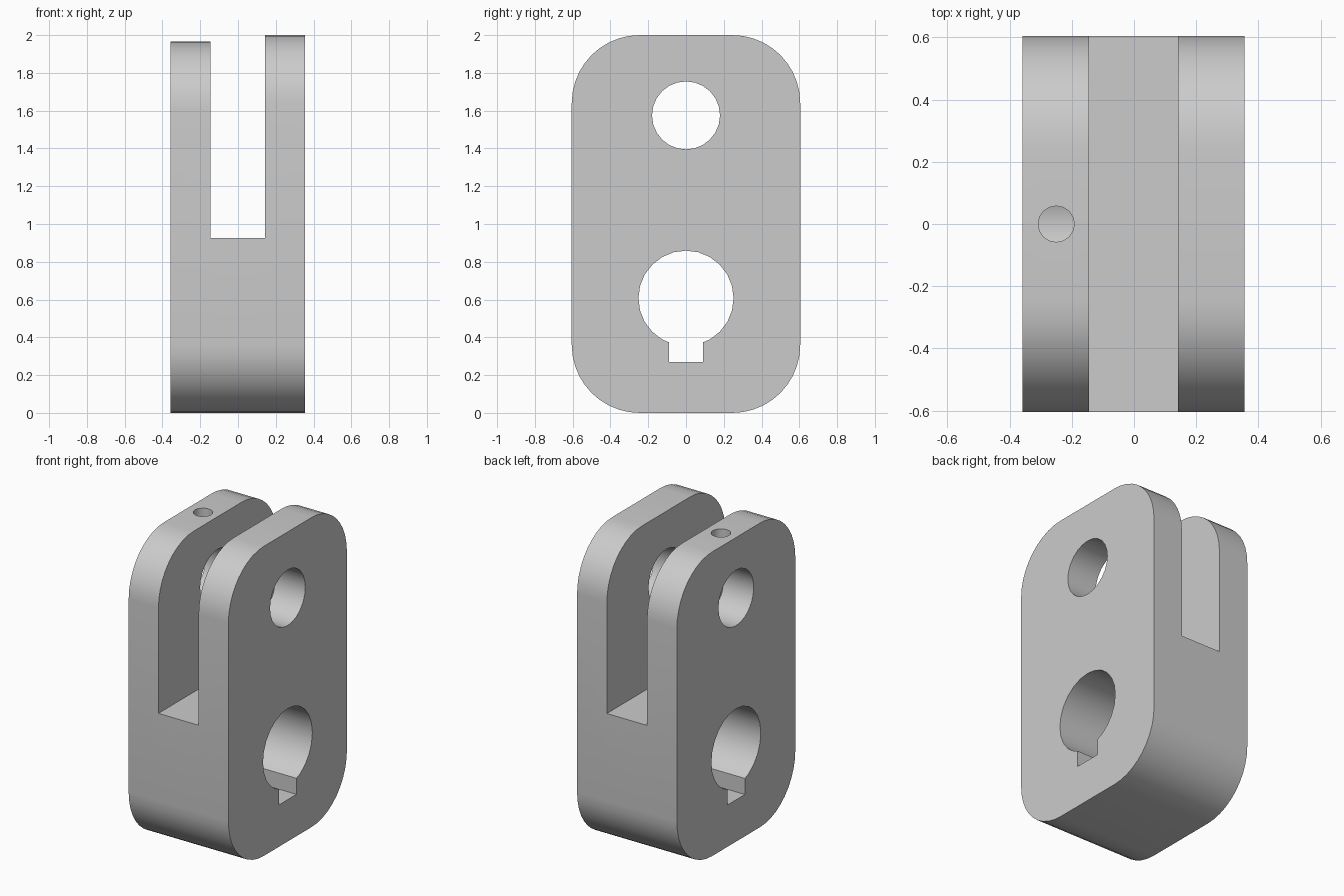
import bpy, bmesh, math
from mathutils import Matrix

old = bpy.data.objects.get("Cube")
if old:
    bpy.data.objects.remove(old, do_unlink=True)

steel = bpy.data.materials.new("plain grey")
steel.use_nodes = True
grey = (0.6, 0.6, 0.6, 1)
steel.diffuse_color = grey
steel.node_tree.nodes["Principled BSDF"].inputs["Base Color"].default_value = grey


def finish(bm, name):
    bmesh.ops.recalc_face_normals(bm, faces=bm.faces)
    mesh = bpy.data.meshes.new(name)
    bm.to_mesh(mesh)
    bm.free()
    mesh.materials.append(steel)
    obj = bpy.data.objects.new(name, mesh)
    bpy.context.collection.objects.link(obj)
    return obj


def box(name, x, y, z):
    bm = bmesh.new()
    bmesh.ops.create_cube(bm, size=1)
    for v in bm.verts:
        v.co = [r[0] if c < 0 else r[1] for c, r in zip(v.co, (x, y, z))]
    return finish(bm, name)


def rod(name, centre, radius, length, along_x, sides=24):
    bm = bmesh.new()
    turn = Matrix.Rotation(math.pi / 2, 4, "Y") if along_x else Matrix()
    bmesh.ops.create_cone(bm, cap_ends=True, segments=sides, radius1=radius,
                          radius2=radius, depth=length,
                          matrix=Matrix.Translation(centre) @ turn)
    return finish(bm, name)


def rounded_ring(bm, x, top, half=0.605, radius=0.36, steps=10):
    """Rounded rectangle in the side plane, standing on the ground."""
    ring = []
    corners = ((1, top - radius), (-1, top - radius), (-1, radius), (1, radius))
    for i, (side, z) in enumerate(corners):
        for s in range(steps + 1):
            a = (i + s / steps) * math.pi / 2
            y = side * (half - radius) + radius * math.cos(a)
            ring.append(bm.verts.new((x, y, z + radius * math.sin(a))))
    return ring


# Body lofted across the width; one prong is slightly shorter
bm = bmesh.new()
rings = [rounded_ring(bm, x, top) for x, top in
         ((-0.358, 1.965), (-0.1, 1.965), (0.1, 2), (0.355, 2))]
for a, b in zip(rings, rings[1:]):
    n = len(a)
    for i in range(n):
        j = (i + 1) % n
        bm.faces.new((a[i], a[j], b[j], b[i]))
bm.faces.new(rings[0])
bm.faces.new(rings[-1])
body = finish(bm, "clevis_body")

# Slot, pin hole, shaft bore with keyway, and set screw hole
cutters = [
    box("slot_cutter", (-0.145, 0.142), (-1, 1), (0.925, 2.5)),
    rod("pin_hole_cutter", (0, 0, 1.575), 0.18, 2, True),
    rod("shaft_bore_cutter", (0, 0, 0.607), 0.252, 2, True),
    box("keyway_cutter", (-1, 1), (-0.09, 0.09), (0.27, 0.6)),
    rod("screw_hole_cutter", (-0.25, 0, 1.85), 0.058, 0.6, False, 16),
]
bpy.context.view_layer.objects.active = body
body.select_set(True)
for cutter in cutters:
    cutter.hide_render = True
    mod = body.modifiers.new(cutter.name, "BOOLEAN")
    mod.operation = "DIFFERENCE"
    mod.solver = "EXACT"
    mod.object = cutter
    bpy.ops.object.modifier_apply(modifier=mod.name)
    bpy.data.objects.remove(cutter, do_unlink=True)

for other in bpy.context.selected_objects:
    other.select_set(other == body)
bpy.ops.object.shade_smooth_by_angle(angle=math.radians(30))
